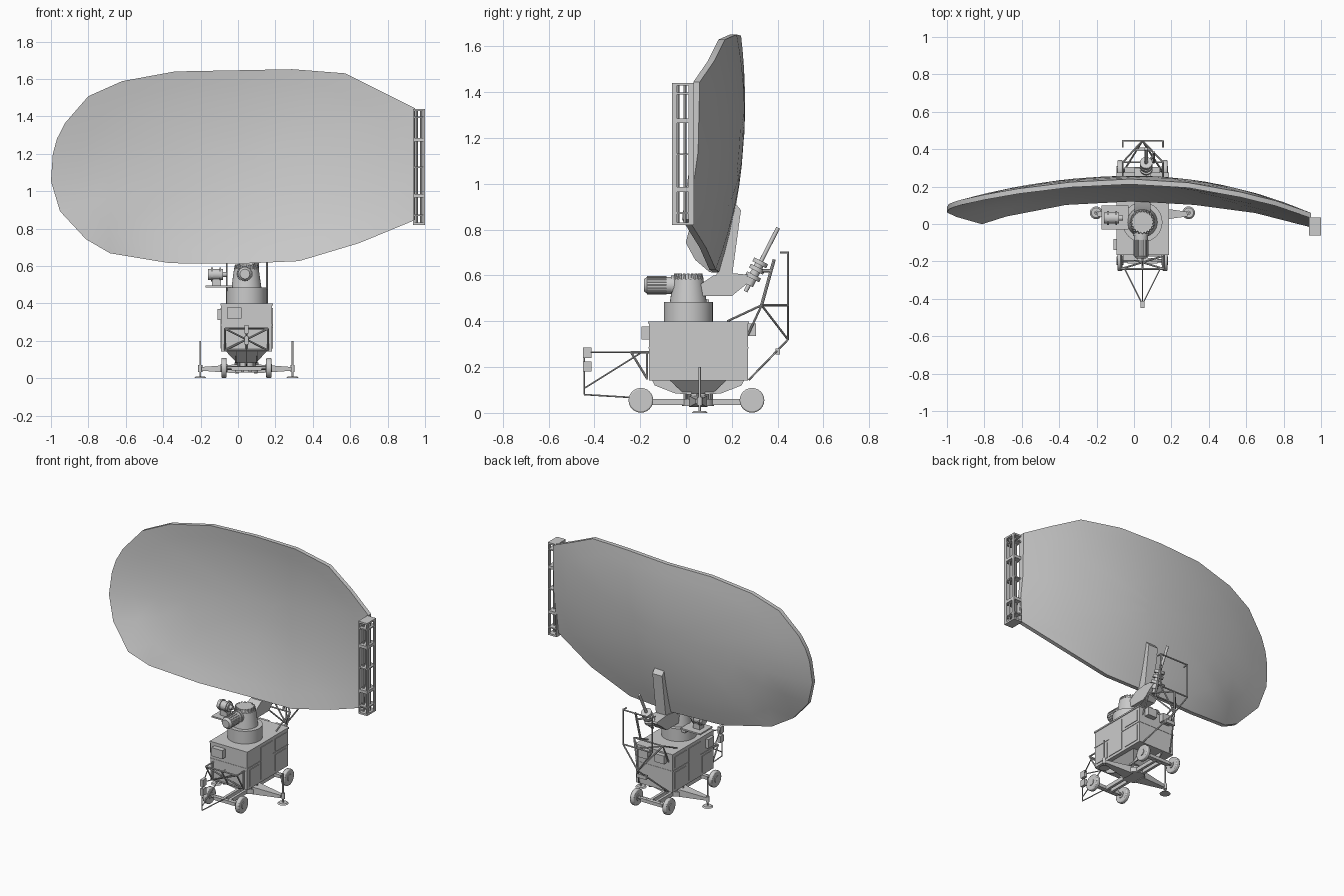
import bpy, bmesh, math
from mathutils import Vector, Matrix

if "Cube" in bpy.data.objects:
    bpy.data.objects.remove(bpy.data.objects["Cube"])

CX = 0.045          # centre line of the carriage


def finish(name, bm, angle=30):
    bmesh.ops.recalc_face_normals(bm, faces=bm.faces)
    me = bpy.data.meshes.new(name)
    bm.to_mesh(me)
    bm.free()
    ob = bpy.data.objects.new(name, me)
    bpy.context.collection.objects.link(ob)
    bpy.ops.object.select_all(action='DESELECT')
    ob.select_set(True)
    bpy.context.view_layer.objects.active = ob
    bpy.ops.object.shade_smooth_by_angle(angle=math.radians(angle))
    return ob


def add_box(bm, lo, hi):
    lo, hi = Vector(lo), Vector(hi)
    m = Matrix.Translation((lo + hi) / 2) @ Matrix.Diagonal((*(hi - lo), 1))
    bmesh.ops.create_cube(bm, size=1, matrix=m)


def add_cyl(bm, p, q, r1, r2=None, n=16):
    p, q = Vector(p), Vector(q)
    d = q - p
    m = Matrix.Translation((p + q) / 2) @ d.to_track_quat('Z', 'Y').to_matrix().to_4x4()
    bmesh.ops.create_cone(bm, cap_ends=True, segments=n, radius1=r1,
                          radius2=r1 if r2 is None else r2, depth=d.length, matrix=m)


def boxes(name, *items):
    bm = bmesh.new()
    for lo, hi in items:
        add_box(bm, lo, hi)
    return finish(name, bm)


def cyls(name, *items, n=24):
    bm = bmesh.new()
    for it in items:
        add_cyl(bm, *it, n=n)
    return finish(name, bm)


def rods(name, pairs, r=0.004):
    return cyls(name, *[(p, q, r) for p, q in pairs], n=8)


def extrude_x(name, profile, x0, x1):
    bm = bmesh.new()
    a = [bm.verts.new((x0, y, z)) for y, z in profile]
    b = [bm.verts.new((x1, y, z)) for y, z in profile]
    bm.faces.new(a)
    bm.faces.new(b[::-1])
    for i in range(len(a)):
        j = (i + 1) % len(a)
        bm.faces.new((a[i], b[i], b[j], a[j]))
    return finish(name, bm)


# Reflector: curved oval shell built from shrinking copies of the outline
outline = [(-1, 1.053), (-.99, 1.2), (-.968, 1.28), (-.925, 1.364), (-.8, 1.508), (-.62, 1.588),
           (-.337, 1.64), (-.02, 1.646), (.29, 1.652), (.572, 1.63), (.76, 1.537), (.945, 1.444),
           (.945, 1.14), (.945, .845), (.647, .722), (.326, .626), (0, .612), (-.364, .615),
           (-.684, .668), (-.813, .743), (-.952, .893)]


def dish_y(x, z):
    y = .258 - (.22 if x > 0 else .15) * x * x - .2 * (z - 1.35) ** 2
    return y - .06 * math.exp(-((x + .83) ** 2 + (z - .72) ** 2) / .03)


bm = bmesh.new()
sides = []
for t in (0, .028):
    rings = []
    for s in (1, .85, .7, .5, .3, .12):
        ring = []
        for x, z in outline:
            x, z = x * s, 1.15 + (z - 1.15) * s
            ring.append(bm.verts.new((x, dish_y(x, z) - t, z)))
        rings.append(ring)
    for a, b in zip(rings, rings[1:]):
        for i in range(len(a)):
            j = (i + 1) % len(a)
            bm.faces.new((a[i], a[j], b[j], b[i]))
    bm.faces.new(rings[-1])
    sides.append(rings[0])
for i in range(len(outline)):
    j = (i + 1) % len(outline)
    bm.faces.new((sides[0][i], sides[0][j], sides[1][j], sides[1][i]))
finish("reflector", bm, 40)

# Edge antenna: open upright frame with shelves and rods
parts = [((x, y, .82), (x + .008, y + .022, 1.44)) for x in (.935, .992) for y in (-.062, .012)]
parts += [((.935, -.062, z), (1, .034, z + h)) for z, h in
          ((.82, .012), (.868, .008), (.965, .02), (1.125, .008), (1.265, .02), (1.39, .008), (1.428, .012))]
boxes("edge_antenna_frame", *parts)
rods("edge_antenna_rods", [((x, y, .825), (x, y, 1.435)) for x in (.955, .98) for y in (-.035, -.005)], .007)

# Support arm between turret and reflector
extrude_x("arm_base", [(.06, .51), (.2, .51), (.255, .555), (.305, .59), (.3, .6), (.2, .61), (.12, .6), (.06, .56)],
          CX - .042, CX + .042)
extrude_x("arm_upright", [(.13, .59), (.2, .59), (.24, .885), (.215, .915), (.2, .9)], CX - .036, CX + .036)

# Turret
cyls("turret_base", ((CX, .01, .395), (CX, .01, .485), .107), n=32)
cyls("turret_drum", ((CX, .01, .485), (CX, .01, .585), .08, .066), n=32)
cyls("turret_cap", ((CX, .01, .58), (CX, .01, .605), .06, .055), n=32)
bm = bmesh.new()
for i in range(20):
    c, s = math.cos(i * math.pi / 10), math.sin(i * math.pi / 10)
    add_cyl(bm, (CX + .061 * c, .01 + .061 * s, .583), (CX + .055 * c, .01 + .055 * s, .608), .006, n=6)
finish("turret_cap_teeth", bm)

# Elevation motor at the front of the turret
MX, MZ = .037, .557
cyls("front_motor", ((MX, -.04, MZ), (MX, -.17, MZ), .037), ((MX, -.17, MZ), (MX, -.184, MZ), .037, .026),
     ((MX, -.05, MZ), (MX, -.065, MZ), .042))
rods("front_motor_ribs", [((MX + .037 * math.cos(a), -.085, MZ + .037 * math.sin(a)),
                           (MX + .037 * math.cos(a), -.17, MZ + .037 * math.sin(a)))
                          for a in [i * math.pi / 8 for i in range(16)]], .003)

# Side motor on its shelf
boxes("side_shelf", ((-.175, -.03, .485), (-.03, .1, .495)), ((-.06, -.02, .465), (-.03, .09, .486)),
      ((-.14, .01, .495), (-.09, .055, .53)))
cyls("side_motor", ((-.16, .032, .555), (-.08, .032, .555), .03), ((-.145, .032, .555), (-.135, .032, .555), .037),
     ((-.1, .032, .555), (-.09, .032, .555), .037), ((-.08, .032, .555), (-.06, .032, .555), .014))

# Cabin with panels
boxes("cabin", ((-.09, -.162, .142), (.182, .271, .394)))
boxes("cabin_roof", ((-.094, -.166, .39), (.186, .275, .4)))
boxes("cabin_seams", ((-.093, -.164, .282), (.185, .273, .287)))
boxes("front_panel", ((-.06, -.195, .32), (.02, -.16, .377)))
boxes("rear_boxes", ((-.05, .27, .335), (.02, .305, .39)), ((.07, .27, .335), (.14, .305, .39)))
panels = []
for x in (-.094, .182):
    for y0, y1, z0, z1 in ((-.14, -.04, .16, .27), (-.02, .1, .16, .375), (.13, .25, .16, .27), (.13, .25, .3, .375)):
        panels.append(((x, y0, z0), (x + .004, y1, z1)))
boxes("side_panels", *panels)
boxes("side_hatches", ((-.11, -.14, .31), (-.09, -.08, .37)))

# Underside hull, turntable and gusset plates
bm = bmesh.new()
bmesh.ops.create_cone(bm, cap_ends=True, segments=4, radius1=.075, radius2=.155, depth=.06,
                      matrix=Matrix.Translation((CX, .053, .114)) @ Matrix.Diagonal((1, 1.15, 1, 1))
                      @ Matrix.Rotation(math.pi / 4, 4, 'Z'))
finish("underside_hull", bm)
for s in (-1, 1):
    g = extrude_x("gusset", [(.053 + s * y, z) for y, z in ((.03, .142), (.2, .142), (.19, .12), (.1, .085), (.03, .08))],
                  CX - .06, CX - .052)
    g.name = "front_gusset" if s < 0 else "rear_gusset"
    mod = g.modifiers.new("mirror_pair", 'MIRROR')
    pivot = bpy.data.objects.new("mirror_pivot", None)
    pivot.location, pivot.hide_render = (CX, 0, 0), True
    bpy.context.collection.objects.link(pivot)
    mod.mirror_object = pivot
cyls("turntable", ((CX, .053, .03), (CX, .053, .06), .07), ((CX, .053, .06), (CX, .053, .1), .05))
cyls("turntable_bolts", *[((CX + .058 * math.cos(a), .053 + .058 * math.sin(a), .03),
                           (CX + .058 * math.cos(a), .053 + .058 * math.sin(a), .085), .007)
                          for a in [i * math.pi / 4 for i in range(8)]], n=8)

# Chassis beams and axles
boxes("chassis_beams", ((CX - .03, -.2, .034), (CX - .012, .29, .06)), ((CX + .012, -.2, .034), (CX + .03, .29, .06)),
      ((CX - .08, -.212, .04), (CX + .08, -.182, .062)), ((CX - .08, .273, .04), (CX + .08, .303, .062)))
rods("axles", [((-.085, y, .055), (.175, y, .055)) for y in (-.197, .288)], .01)

# Wheels with hubs
for n, y in (("front", -.197), ("rear", .288)):
    for side, s in (("left", -1), ("right", 1)):
        x = CX + s * .12
        w = cyls(f"{n}_{side}_wheel", ((x - .014, y, .055), (x + .014, y, .055), .054))
        m = w.modifiers.new("rounded_tread", 'BEVEL')
        m.width, m.segments, m.limit_method = .006, 2, 'ANGLE'
        cyls(f"{n}_{side}_hub", ((x - .018, y, .055), (x + .018, y, .055), .022), n=12)

# Outriggers with jacks and pads
for side, s in (("left", -1), ("right", 1)):
    bm = bmesh.new()
    add_box(bm, (-.5, -.5, -.5), (.5, .5, .5))
    for v in bm.verts:
        outer = v.co.x > 0
        v.co = (CX + s * (.24 if outer else .04), .053 + v.co.y * (.025 if outer else .08),
                .05 + v.co.z * (.02 if outer else .05))
    finish(f"{side}_outrigger", bm)
    x = CX + s * .247
    cyls(f"{side}_jack", ((x, .06, .005), (x, .06, .2), .005), ((x, .06, .032), (x, .06, .07), .011),
         ((x, .06, 0), (x, .06, .008), .034, .026))

# Front tow frame
L, R = -.07, .16
top, low = (-.24, .265), (-.17, .15)
tip = (CX, -.43, .265)
rods("front_frame", [((L, *top), (R, *top)), ((L, *low), (R, *low)), ((L, *top), (L, *low)), ((R, *top), (R, *low)),
                     ((L, *top), (R, *low)), ((R, *top), (L, *low)), ((L, *top), (L, -.162, .265)),
                     ((R, *top), (R, -.162, .265)), ((L, -.17, .15), (L, -.17, .265)), ((R, -.17, .15), (R, -.17, .265)),
                     ((CX, *top), (CX, *low))], .005)
rods("front_boom", [((L + .02, *top), tip), ((R - .02, *top), tip), ((CX, -.445, .285), (CX, -.445, .08)),
                    ((CX, -.445, .08), (CX, -.2, .065)), ((CX, -.44, .11), (CX, -.2, .26))], .0035)
boxes("front_boom_boxes", ((CX - .01, -.45, .24), (CX + .01, -.413, .285)),
      ((CX - .01, -.45, .18), (CX + .01, -.413, .225)))

# Rear gantry
L, R = -.06, .155
foot, knee = (CX, .445, .32), (CX, .445, .47)
pairs = [(knee, foot), ((L, .33, .47), (R, .33, .47)), ((L, .445, .47), (R, .445, .47)), ((L, .445, .7), (R, .445, .7))]
for x in (L, R):
    pairs += [((x, .445, .705), (x, .445, .47)), ((x, .445, .7), (x, .41, .7)), ((x, .445, .47), foot),
              ((x, .33, .47), knee), ((x, .18, .4), (x, .33, .47)), ((x, .33, .47), (x, .27, .34)),
              ((x, .33, .47), foot), ((x, .275, .145), foot)]
rods("rear_gantry", pairs, .0048)
boxes("rear_gantry_block", ((CX - .035, .39, .255), (CX + .035, .41, .28)))

# Elevation actuator behind the arm
a, b = Vector((.065, .26, .53)), Vector((.065, .402, .808))
cyls("actuator", (a, b, .009), (a.lerp(b, .1), a.lerp(b, .45), .02), n=16)
cyls("actuator_collars", *[(a.lerp(b, t), a.lerp(b, t + .06), .034) for t in (.2, .32, .42)], n=16)
rods("actuator_side_rod", [((.105, .33, .47), (.105, .385, .67)), ((.065, .31, .62), (.105, .37, .62))], .007)
